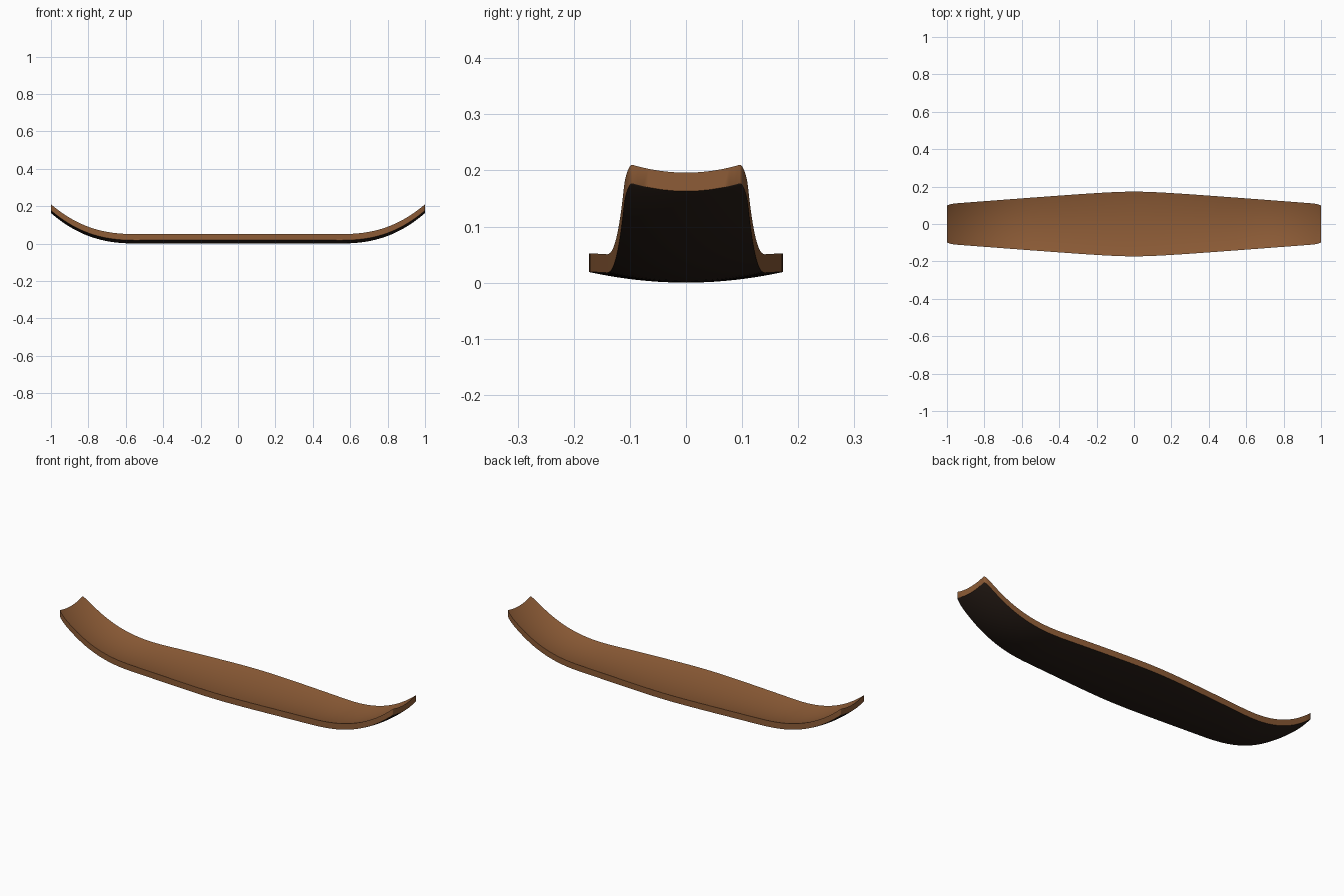
import bpy, bmesh, math

if "Cube" in bpy.data.objects:
    bpy.data.objects.remove(bpy.data.objects["Cube"])

NX, NY, THICK = 96, 20, 0.033


def material(name, rgb):
    m = bpy.data.materials.new(name)
    m.diffuse_color = (*rgb, 1)
    m.use_nodes = True
    m.node_tree.nodes["Principled BSDF"].inputs["Base Color"].default_value = m.diffuse_color
    return m


def half_width(x):
    # gently bowed sides with a small rounding at the end corners
    x = abs(x)
    w = 0.1846 - 0.077 * math.sqrt(x * x + 0.15 ** 2)
    t = min(1, max(0, (x - 0.95) / 0.05))
    return w - 0.011 * (1 - math.sqrt(1 - t * t))


def height(x, u):
    # flat middle, upswept ends, dished across the width
    rise = 0.163 * max(0, (abs(x) - 0.53) / 0.47) ** 2.5
    return rise + (0.019 - 0.005 * x * x) * u * u


# Deck: upper and lower grids joined by a rim
bm = bmesh.new()
layers = []
for dz in (0, THICK):
    grid = []
    for i in range(NX + 1):
        x = math.sin(math.pi / 2 * (2 * i / NX - 1))
        row = []
        for j in range(NY + 1):
            u = 2 * j / NY - 1
            row.append(bm.verts.new((x, u * half_width(x), height(x, u) + dz)))
        grid.append(row)
    layers.append(grid)
low, top = layers
for i in range(NX):
    for j in range(NY):
        for g, idx in ((low, 1), (top, 0)):
            f = bm.faces.new((g[i][j], g[i + 1][j], g[i + 1][j + 1], g[i][j + 1]))
            f.material_index = idx


def rim(border_low, border_top):
    for k in range(len(border_low) - 1):
        bm.faces.new((border_low[k], border_low[k + 1], border_top[k + 1], border_top[k]))


for j in (0, NY):
    rim([r[j] for r in low], [r[j] for r in top])
for i in (0, NX):
    rim(low[i], top[i])
bmesh.ops.recalc_face_normals(bm, faces=bm.faces)

mesh = bpy.data.meshes.new("curved_deck")
bm.to_mesh(mesh)
bm.free()
mesh.materials.append(material("warm brown wood", (0.27, 0.108, 0.038)))
mesh.materials.append(material("dark brown underside", (0.022, 0.013, 0.009)))
deck = bpy.data.objects.new("curved_deck", mesh)
bpy.context.collection.objects.link(deck)
bpy.context.view_layer.objects.active = deck
deck.select_set(True)
bpy.ops.object.shade_smooth_by_angle(angle=math.radians(35))
